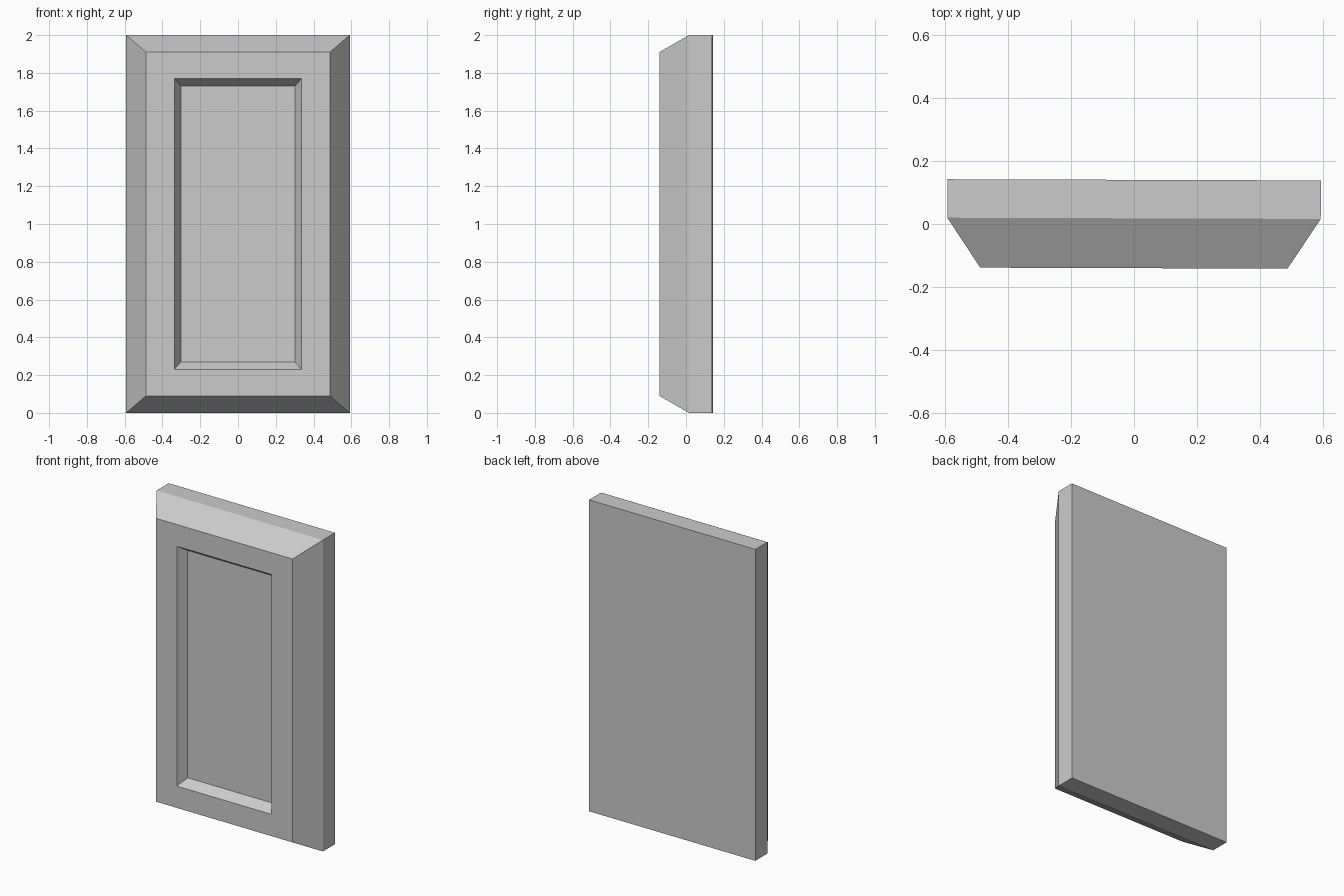
import bpy, bmesh

if "Cube" in bpy.data.objects:
    bpy.data.objects.remove(bpy.data.objects["Cube"])

# Nested rectangles from back to recess floor: half width, bottom/top inset, y
SECTIONS = [
    (0.592, 0.00, 0.140),   # back
    (0.592, 0.00, 0.018),   # start of bevel
    (0.487, 0.09, -0.140),  # front face edge
    (0.337, 0.23, -0.140),  # recess rim
    (0.302, 0.27, -0.080),  # recess floor
]

bm = bmesh.new()
rings = []
for w, inset, y in SECTIONS:
    lo, hi = inset, 2.0 - inset
    rings.append([bm.verts.new((x, y, z))
                  for x, z in ((-w, lo), (w, lo), (w, hi), (-w, hi))])

# Bridge neighbouring rings, then cap the back and the recess floor
for a, b in zip(rings, rings[1:]):
    for i in range(4):
        j = (i + 1) % 4
        bm.faces.new((a[i], a[j], b[j], b[i]))
bm.faces.new(rings[0])
bm.faces.new(rings[-1])
bmesh.ops.recalc_face_normals(bm, faces=bm.faces)

mesh = bpy.data.meshes.new("door_panel")
bm.to_mesh(mesh)
bm.free()
panel = bpy.data.objects.new("door_panel", mesh)
bpy.context.collection.objects.link(panel)

# The panel sits very slightly turned
panel.rotation_euler.z = -0.0033
